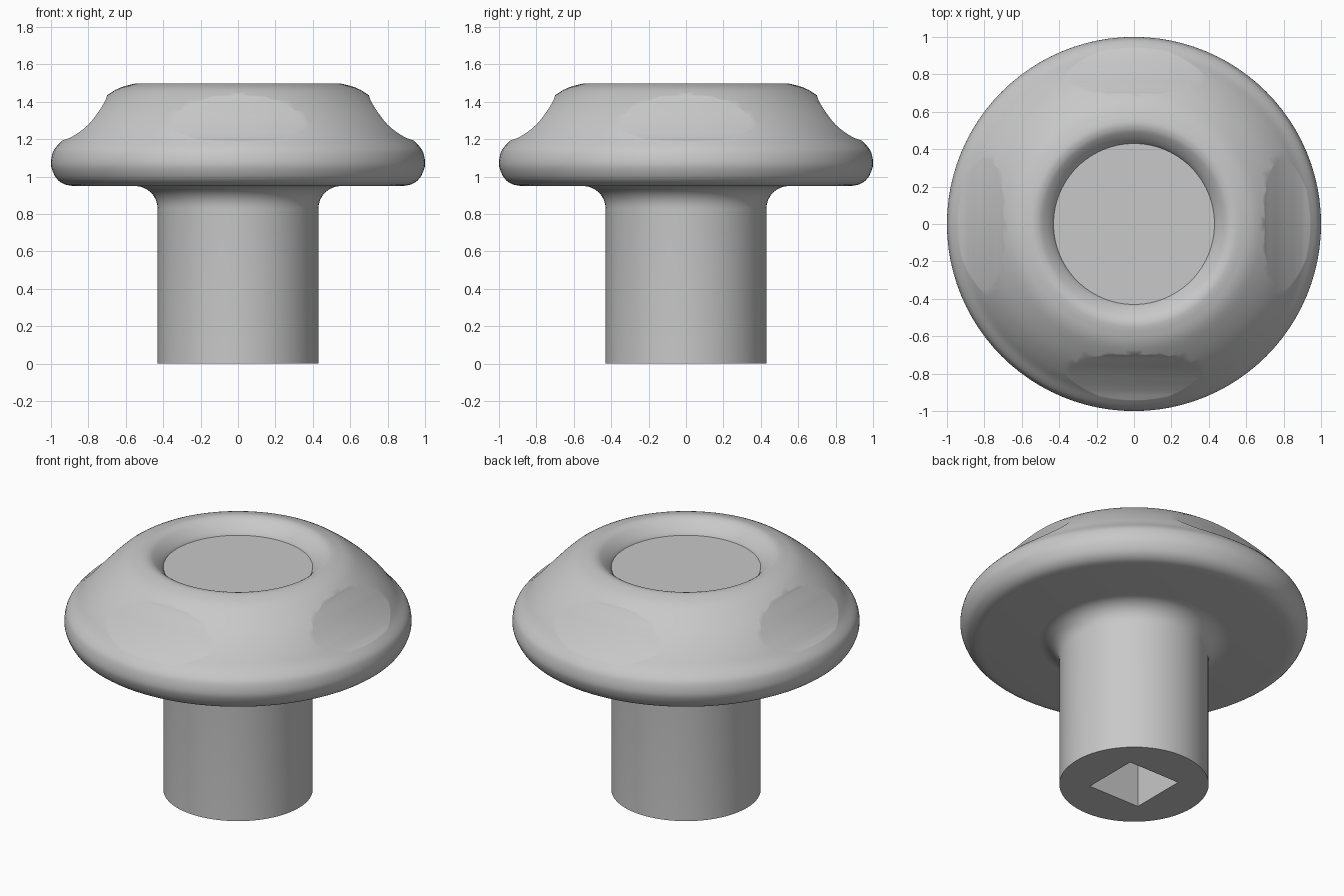
import bpy, bmesh, math
from mathutils import Matrix, Vector

if "Cube" in bpy.data.objects:
    bpy.data.objects.remove(bpy.data.objects["Cube"], do_unlink=True)

grey = bpy.data.materials.new("satin grey")
grey.use_nodes = True
COLOUR = (0.58, 0.58, 0.58, 1)
grey.diffuse_color = COLOUR
grey.node_tree.nodes["Principled BSDF"].inputs["Base Color"].default_value = COLOUR


def add_object(name, bm):
    bmesh.ops.recalc_face_normals(bm, faces=bm.faces)
    mesh = bpy.data.meshes.new(name)
    bm.to_mesh(mesh)
    bm.free()
    mesh.materials.append(grey)
    obj = bpy.data.objects.new(name, mesh)
    bpy.context.collection.objects.link(obj)
    return obj


def smooth_curve(points, steps=3):
    """Catmull-Rom curve through the points."""
    p = [Vector(q) for q in points]
    p = [2 * p[0] - p[1]] + p + [2 * p[-1] - p[-2]]
    out = []
    for a, b, c, d in zip(p, p[1:], p[2:], p[3:]):
        for i in range(steps):
            t = i / steps
            out.append(0.5 * (2 * b + (c - a) * t + (2 * a - 5 * b + 4 * c - d) * t**2
                              + (3 * b - a - 3 * c + d) * t**3))
    return out + [p[-2]]


def revolve(name, profile, steps=96):
    bm = bmesh.new()
    verts = [bm.verts.new((r, 0, z)) for r, z in profile]
    edges = [bm.edges.new(pair) for pair in zip(verts, verts[1:])]
    bmesh.ops.spin(bm, geom=verts + edges, cent=(0, 0, 0), axis=(0, 0, 1),
                   angle=math.tau, steps=steps, use_duplicate=False)
    bmesh.ops.remove_doubles(bm, verts=bm.verts, dist=0.0001)
    return add_object(name, bm)


def prism(name, outline, half_length, turn):
    """Extrude a (distance, z) outline sideways and turn it about z."""
    bm = bmesh.new()
    face = bm.faces.new([bm.verts.new((d, -half_length, z)) for d, z in outline])
    new = bmesh.ops.extrude_face_region(bm, geom=[face])["geom"]
    bmesh.ops.translate(bm, vec=(0, 2 * half_length, 0),
                        verts=[v for v in new if isinstance(v, bmesh.types.BMVert)])
    bm.transform(Matrix.Rotation(turn, 4, "Z"))
    return add_object(name, bm)


def cut(body, cutter):
    mod = body.modifiers.new("cut", "BOOLEAN")
    mod.operation, mod.solver, mod.object = "DIFFERENCE", "EXACT", cutter
    bpy.context.view_layer.objects.active = body
    bpy.ops.object.modifier_apply(modifier=mod.name)
    bpy.data.objects.remove(cutter, do_unlink=True)


# Stem, fillet, rounded flange, dome and dished top as one profile
fillet = [(0.55 - 0.12 * math.cos(a), 0.83 + 0.12 * math.sin(a))
          for a in (math.pi / 2 * i / 8 for i in range(9))]
rim = smooth_curve([(0.88, 0.95), (0.93, 0.96), (0.97, 0.99), (0.995, 1.04), (1, 1.08),
                    (0.99, 1.13), (0.97, 1.162), (0.93, 1.205), (0.88, 1.27), (0.80, 1.355),
                    (0.70, 1.435), (0.63, 1.476), (0.55, 1.498)])
dish = smooth_curve([(0.53, 1.498), (0.50, 1.488), (0.465, 1.46), (0.44, 1.432), (0.43, 1.415)])
knob = revolve("knob", [(0, 0), (0.43, 0)] + fillet + rim + dish + [(0, 1.415)])

# Four concave side flats that square off the dome
scoop = smooth_curve([(0.69, 1.48), (0.706, 1.415), (0.744, 1.35), (0.80, 1.278),
                      (0.867, 1.226), (0.937, 1.194), (1.10, 1.16)])
outline = [(0.69, 1.7)] + scoop + [(1.1, 1.7)]
for i in range(4):
    cut(knob, prism("scoop_cutter", outline, 1.2, i * math.pi / 2))

# Square drive socket in the foot of the stem
cut(knob, prism("socket_cutter", [(-0.18, -0.1), (0.18, -0.1), (0.18, 0.6), (-0.18, 0.6)], 0.18, 0))

bpy.ops.object.select_all(action="DESELECT")
knob.select_set(True)
bpy.context.view_layer.objects.active = knob
bpy.ops.object.shade_smooth_by_angle(angle=math.radians(38))
